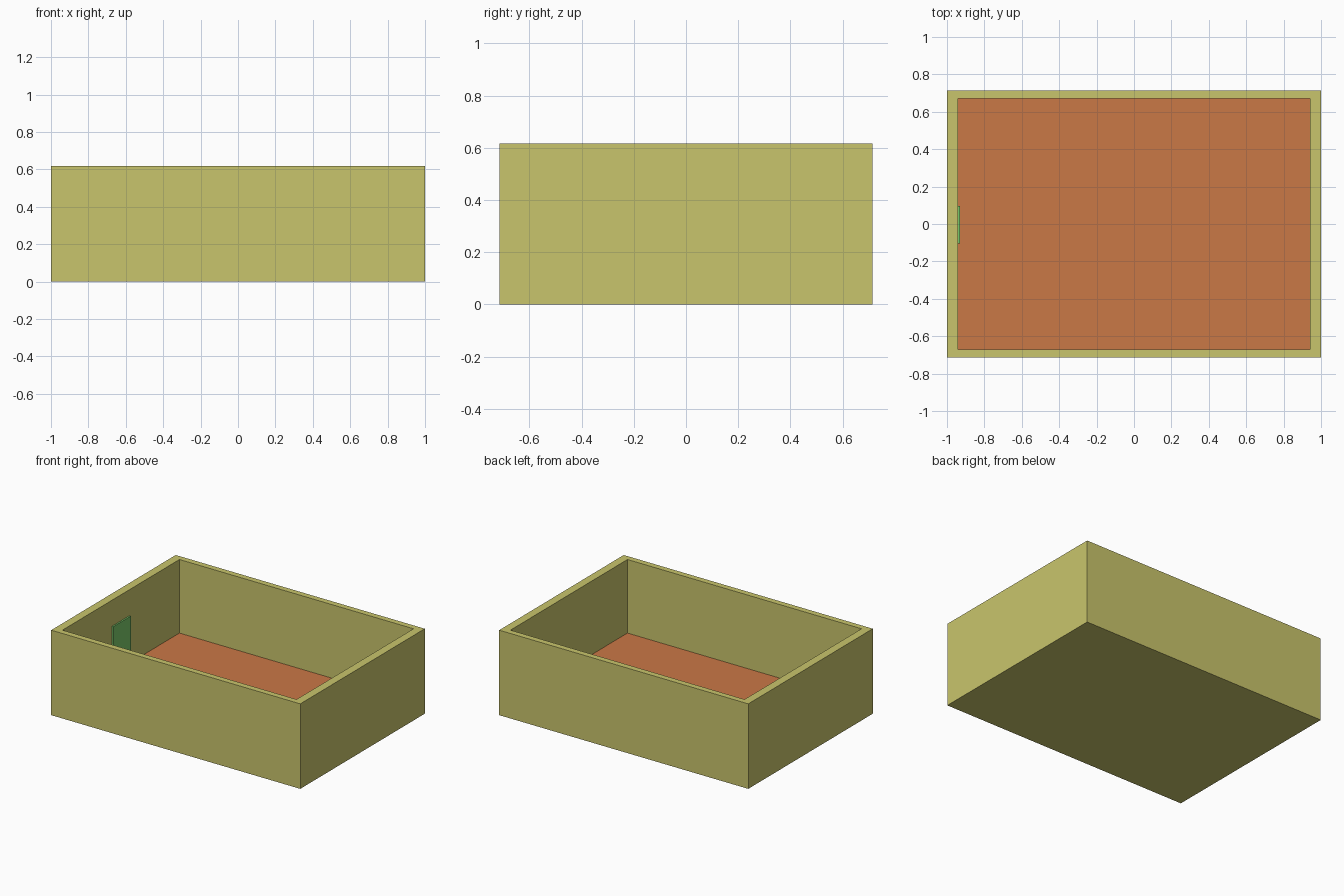
import bpy, bmesh

if "Cube" in bpy.data.objects:
    bpy.data.objects.remove(bpy.data.objects["Cube"])

HX, HY, H = 1.0, 0.714, 0.617      # outer half sizes and height
IX, IY, FLOOR = 0.94, 0.671, 0.083  # inner half sizes and floor level


def material(name, rgb):
    def lin(c):
        c /= 255
        return c / 12.92 if c <= 0.04045 else ((c + 0.055) / 1.055) ** 2.4
    m = bpy.data.materials.new(name)
    m.diffuse_color = (*[lin(c) for c in rgb], 1)
    m.use_nodes = True
    m.node_tree.nodes["Principled BSDF"].inputs["Base Color"].default_value = m.diffuse_color
    return m


def box(bm, lo, hi):
    bmesh.ops.create_cube(bm, size=1)
    for v in bm.verts:
        for i in range(3):
            v.co[i] = hi[i] if v.co[i] > 0 else lo[i]


def finish(bm, name, mats):
    me = bpy.data.meshes.new(name)
    bm.to_mesh(me)
    bm.free()
    for m in mats:
        me.materials.append(m)
    ob = bpy.data.objects.new(name, me)
    bpy.context.collection.objects.link(ob)
    return ob


wall = material("wall yellow", (201, 197, 108))
floor = material("floor orange", (202, 120, 70))
green = material("door green", (122, 200, 106))

# open room: block with a rim inset in the top, then sunk to floor level
bm = bmesh.new()
box(bm, (-HX, -HY, 0), (HX, HY, H))
top = max(bm.faces, key=lambda f: f.calc_center_median().z)
bmesh.ops.inset_region(bm, faces=[top], thickness=0.05)
for v in top.verts:
    v.co.x = IX if v.co.x > 0 else -IX
    v.co.y = IY if v.co.y > 0 else -IY
top = bmesh.ops.extrude_discrete_faces(bm, faces=[top])["faces"][0]
for v in top.verts:
    v.co.z = FLOOR
top.material_index = 1
bmesh.ops.recalc_face_normals(bm, faces=bm.faces[:])
finish(bm, "room_shell", [wall, floor])

# door panel on the inside of the left wall
bm = bmesh.new()
box(bm, (-IX - 0.005, -0.103, FLOOR - 0.005), (-0.929, 0.097, 0.428))
finish(bm, "door", [green])
